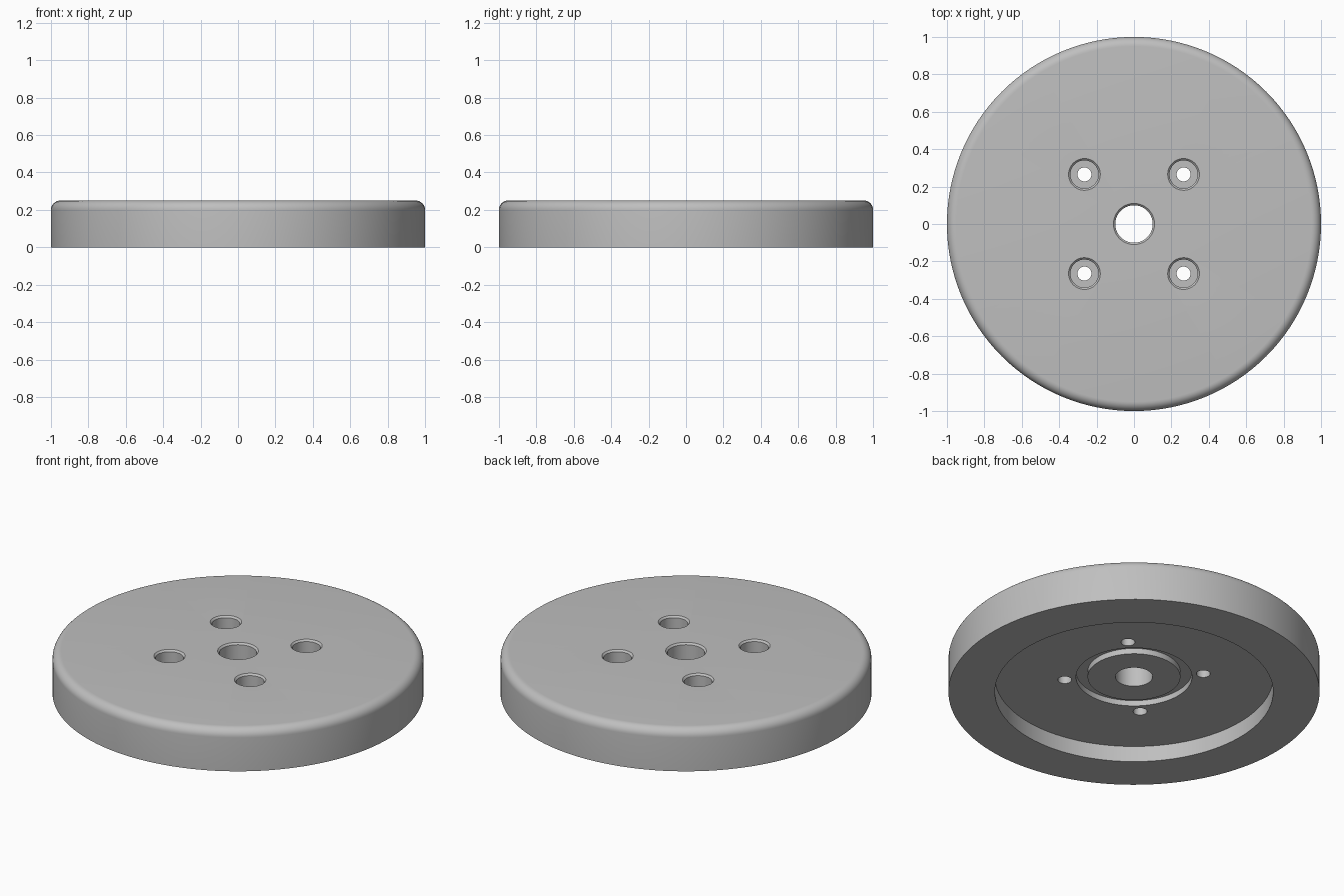
import bpy
import bmesh
from math import sin, cos, pi, radians

cube = bpy.data.objects.get("Cube")
if cube:
    bpy.data.objects.remove(cube, do_unlink=True)

grey = bpy.data.materials.new("plain grey")
grey.use_nodes = True
colour = (0.52, 0.52, 0.52, 1)
grey.diffuse_color = colour
grey.node_tree.nodes["Principled BSDF"].inputs["Base Color"].default_value = colour


def lathe(name, profile, sides, closed, place=(0, 0, 0)):
    """Turn a (radius, height) profile round z; open profiles get flat caps."""
    bm = bmesh.new()
    rings = []
    for r, z in profile:
        rings.append([bm.verts.new((r * cos(2 * pi * i / sides), r * sin(2 * pi * i / sides), z))
                      for i in range(sides)])
    pairs = list(zip(rings, rings[1:]))
    if closed:
        pairs.append((rings[-1], rings[0]))
    else:
        bm.faces.new(rings[0])
        bm.faces.new(rings[-1])
    for a, b in pairs:
        for i in range(sides):
            j = (i + 1) % sides
            bm.faces.new((a[i], a[j], b[j], b[i]))
    bmesh.ops.recalc_face_normals(bm, faces=bm.faces)
    mesh = bpy.data.meshes.new(name)
    bm.to_mesh(mesh)
    bm.free()
    mesh.materials.append(grey)
    obj = bpy.data.objects.new(name, mesh)
    obj.location = place
    bpy.context.collection.objects.link(obj)
    return obj


# Main dimensions
height, floor, groove = 0.25, 0.094, 0.127
fillet, chamfer, bore = 0.05, 0.01, 0.1

# Disc section: underside recess, ring groove, rounded top edge, chamfered bore
section = [(bore, floor), (0.25, floor), (0.25, groove), (0.3125, groove),
           (0.3125, floor), (0.75, floor), (0.75, 0), (1, 0)]
for k in range(9):
    a = radians(90 * k / 8)
    section.append((1 - fillet + fillet * cos(a), height - fillet + fillet * sin(a)))
section += [(bore + chamfer, height), (bore, height - chamfer)]
disc = lathe("disc", section, 128, True)

# Four chamfered, counterbored screw holes
hole = [(0.0375, -0.1), (0.0375, 0.15), (0.075, 0.15), (0.075, height - chamfer),
        (0.075 + chamfer, height), (0.075 + chamfer, height + 0.1)]
cutters = []
for sx in (-1, 1):
    for sy in (-1, 1):
        cutter = lathe("screw_hole_cutter", hole, 48, False, (sx * 0.265, sy * 0.265, 0))
        cutter.hide_render = True
        cutters.append(cutter)
        mod = disc.modifiers.new("screw hole", "BOOLEAN")
        mod.operation = "DIFFERENCE"
        mod.solver = "EXACT"
        mod.object = cutter

# Bake the cuts and drop the cutters
bpy.context.view_layer.update()
graph = bpy.context.evaluated_depsgraph_get()
baked = bpy.data.meshes.new_from_object(disc.evaluated_get(graph))
disc.modifiers.clear()
disc.data = baked
for cutter in cutters:
    bpy.data.objects.remove(cutter, do_unlink=True)

# Smooth the curved walls, keep the edges crisp
bpy.ops.object.select_all(action="DESELECT")
disc.select_set(True)
bpy.context.view_layer.objects.active = disc
bpy.ops.object.shade_smooth_by_angle(angle=radians(30))
